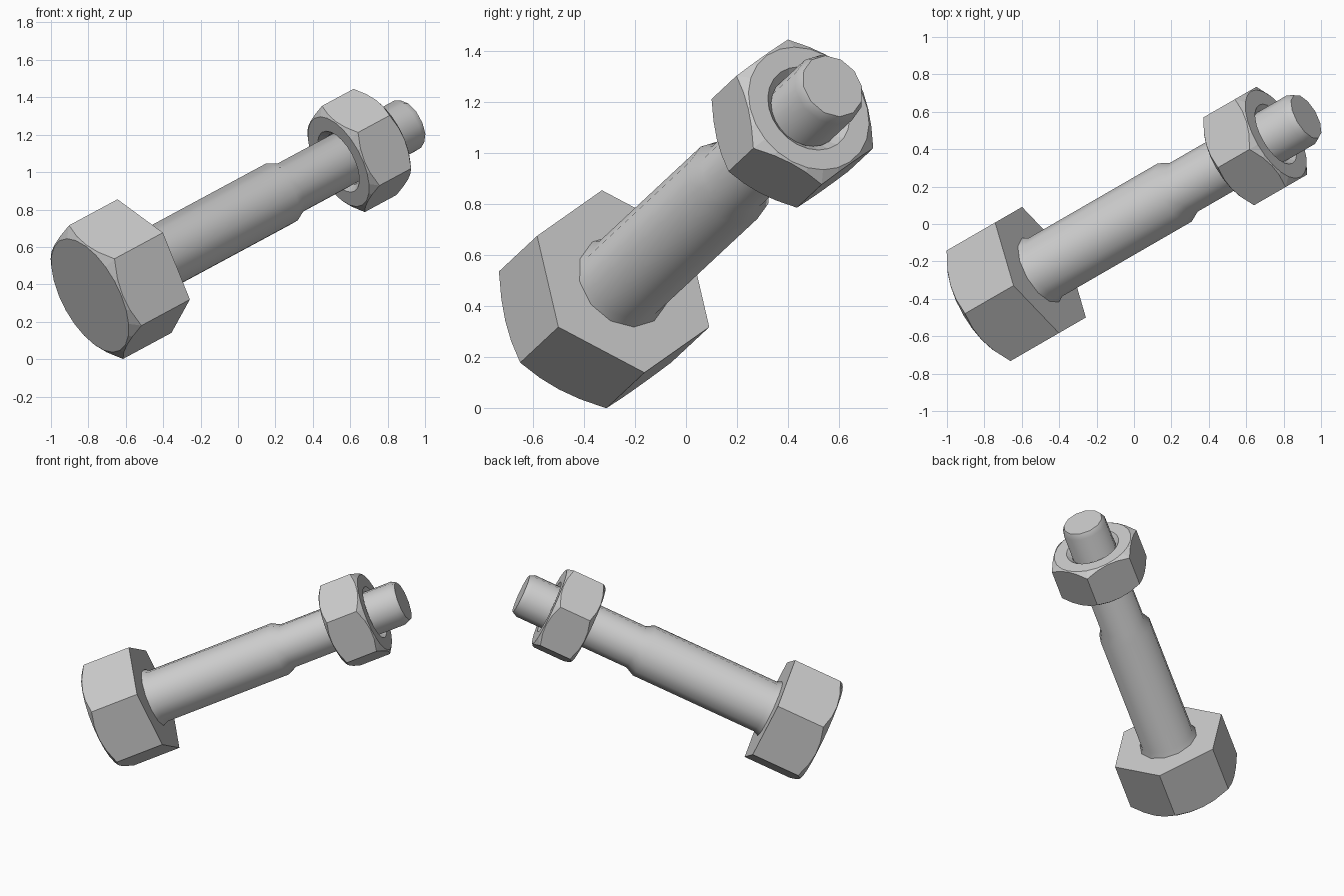
import bpy, bmesh
from math import sin, cos, pi, radians
from mathutils import Matrix, Vector

if "Cube" in bpy.data.objects:
    bpy.data.objects.remove(bpy.data.objects["Cube"])

# Bolt axis: 25 deg elevation, 30 deg azimuth; local z runs along the axis
el, az = radians(25), radians(30)
d = Vector((cos(el) * cos(az), cos(el) * sin(az), sin(el)))
v = Vector((-sin(el) * cos(az), -sin(el) * sin(az), cos(el)))
w = d.cross(v)
FRAME = Matrix.Translation((-0.5, -0.246, 0.4975)) @ Matrix((v, w, d)).transposed().to_4x4()


def circle(r, t, n):
    return [(r * cos(2 * pi * i / n), r * sin(2 * pi * i / n), t) for i in range(n)]


def hexagon(R, t, n=24, face_r=None, slope=0.0):
    """Hexagon loop of n points; slope drops the points outside face_r (chamfer curve)."""
    apo, pts = R * cos(pi / 6), []
    for i in range(n):
        a = 2 * pi * i / n
        r = apo / cos((a % (pi / 3)) - pi / 6)
        pts.append((r * cos(a), r * sin(a), t + slope * (r - (face_r or r))))
    return pts


def loft(name, loops, caps=True, closed=False, smooth=False):
    bm = bmesh.new()
    rings = [[bm.verts.new(p) for p in loop] for loop in loops]
    pairs = list(zip(rings, rings[1:] + rings[:1])) if closed else list(zip(rings, rings[1:]))
    for a, b in pairs:
        n = len(a)
        for i in range(n):
            j = (i + 1) % n
            bm.faces.new((a[i], a[j], b[j], b[i]))
    if caps and not closed:
        bm.faces.new(rings[0])
        bm.faces.new(rings[-1])
    bmesh.ops.recalc_face_normals(bm, faces=bm.faces)
    me = bpy.data.meshes.new(name)
    bm.to_mesh(me)
    bm.free()
    ob = bpy.data.objects.new(name, me)
    bpy.context.collection.objects.link(ob)
    ob.matrix_world = FRAME
    if smooth:
        bpy.ops.object.select_all(action='DESELECT')
        ob.select_set(True)
        bpy.context.view_layer.objects.active = ob
        bpy.ops.object.shade_smooth_by_angle(angle=radians(35))
    return ob


# Hex head, chamfered on its outer side
R, fr, s = 0.394, 0.335, 0.7
bottom = -0.33 - s * (R - fr)
loft("bolt_head", [circle(fr, bottom, 24), hexagon(R, bottom, 24, fr, s), hexagon(R, 0)])

# Stepped shaft: fillet, thick shank, taper, thin end, tip chamfer
profile = [(0.198, -0.01), (0.197, 0.0), (0.18, 0.035), (0.18, 0.915),
           (0.15, 0.975), (0.15, 1.775), (0.132, 1.81)]
loft("bolt_shaft", [circle(r, t, 12) for r, t in profile], smooth=True)

# Hex nut, chamfered both sides, with a countersunk hole
R, fr = 0.313, 0.265
c = s * (R - fr)
lo, hi = 1.355 - c, 1.57 + c
loft("hex_nut", [circle(0.18, lo, 24), circle(fr, lo, 24), hexagon(R, lo, 24, fr, s),
                 hexagon(R, hi, 24, fr, -s), circle(fr, hi, 24), circle(0.18, hi, 24),
                 circle(0.15, hi - 0.03, 24), circle(0.15, lo + 0.03, 24)], closed=True)
